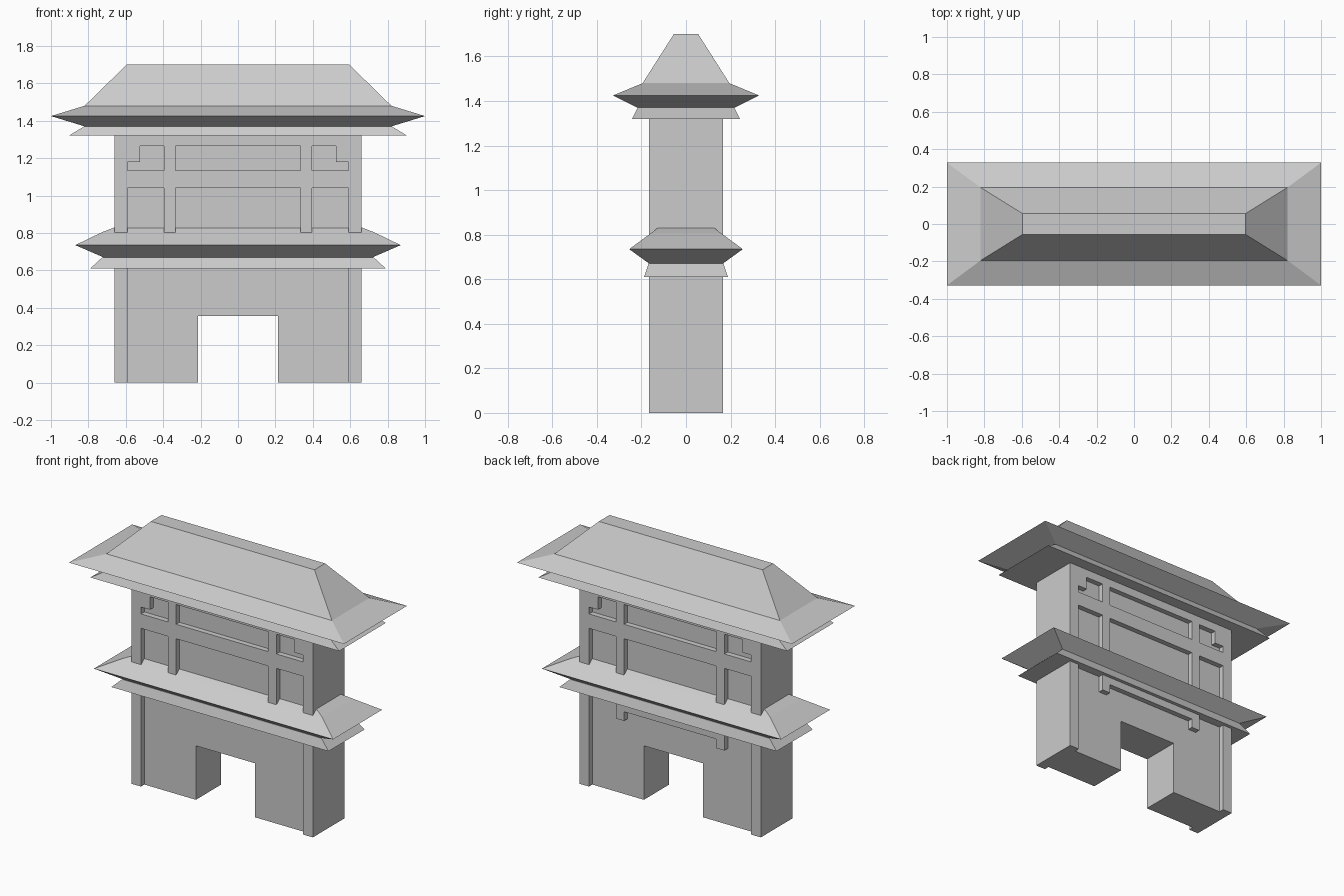
import bpy, bmesh

if "Cube" in bpy.data.objects:
    bpy.data.objects.remove(bpy.data.objects["Cube"])

WALL, FACE = 0.13, 0.165   # half depth of recessed wall and of framing


def mesh_object(name, bm):
    bmesh.ops.recalc_face_normals(bm, faces=bm.faces)
    me = bpy.data.meshes.new(name)
    bm.to_mesh(me)
    bm.free()
    ob = bpy.data.objects.new(name, me)
    bpy.context.collection.objects.link(ob)
    return ob


def prism(name, outline, y0, y1):
    """Extrude an (x, z) outline along y."""
    bm = bmesh.new()
    face = bm.faces.new([bm.verts.new((x, y0, z)) for x, z in outline])
    ext = bmesh.ops.extrude_face_region(bm, geom=[face])["geom"]
    bmesh.ops.translate(bm, vec=(0, y1 - y0, 0),
                        verts=[v for v in ext if isinstance(v, bmesh.types.BMVert)])
    return mesh_object(name, bm)


def box(name, x0, x1, z0, z1, y0, y1):
    return prism(name, [(x0, z0), (x1, z0), (x1, z1), (x0, z1)], y0, y1)


def hip_roof(name, rings):
    """Stack rectangular rings given as (z, half x, half y)."""
    bm = bmesh.new()
    loops = [[bm.verts.new((sx * hx, sy * hy, z))
              for sx, sy in ((-1, -1), (1, -1), (1, 1), (-1, 1))]
             for z, hx, hy in rings]
    for a, b in zip(loops, loops[1:]):
        for i in range(4):
            j = (i + 1) % 4
            bm.faces.new((a[i], a[j], b[j], b[i]))
    bm.faces.new(loops[0])
    bm.faces.new(loops[-1])
    return mesh_object(name, bm)


# Wall core with gateway opening
prism("gate_wall", [(-0.66, 0), (-0.215, 0), (-0.215, 0.355), (0.215, 0.355),
                    (0.215, 0), (0.66, 0), (0.66, 1.34), (-0.66, 1.34)], -WALL, WALL)

# Raised framing on both faces
for side, s in (("front", -1), ("back", 1)):
    y0, y1 = s * WALL, s * FACE
    for tag, m in (("left", -1), ("right", 1)):
        def part(name, xa, xb, za, zb):
            box(f"{side}_{tag}_{name}", m * xa, m * xb, za, zb, y0, y1)
        part("corner_column", 0.59, 0.66, 0, 1.34)
        part("inner_post", 0.335, 0.395, 0.75, 1.30)
        part("bracket", 0.525, 0.59, 1.18, 1.265)
        if side == "back":
            part("hanging_post", 0.335, 0.395, 0.50, 0.65)
    box(f"{side}_middle_beam", -0.59, 0.59, 1.04, 1.135, y0, y1)
    box(f"{side}_top_beam", -0.59, 0.59, 1.265, 1.34, y0, y1)

# Lintel between the hanging posts at the back
box("back_lintel", -0.335, 0.335, 0.56, 0.65, WALL, FACE)

# Lower roof and its skirt
hip_roof("lower_skirt", [(0.61, 0.79, 0.188), (0.67, 0.725, 0.168)])
hip_roof("lower_roof", [(0.67, 0.72, 0.165), (0.735, 0.87, 0.255),
                        (0.805, 0.725, 0.16), (0.83, 0.66, 0.127)])

# Upper roof and its skirt
hip_roof("upper_skirt", [(1.32, 0.905, 0.242), (1.37, 0.822, 0.217)])
hip_roof("upper_roof", [(1.37, 0.82, 0.217), (1.425, 1.0, 0.328),
                        (1.48, 0.82, 0.195), (1.70, 0.595, 0.055)])
